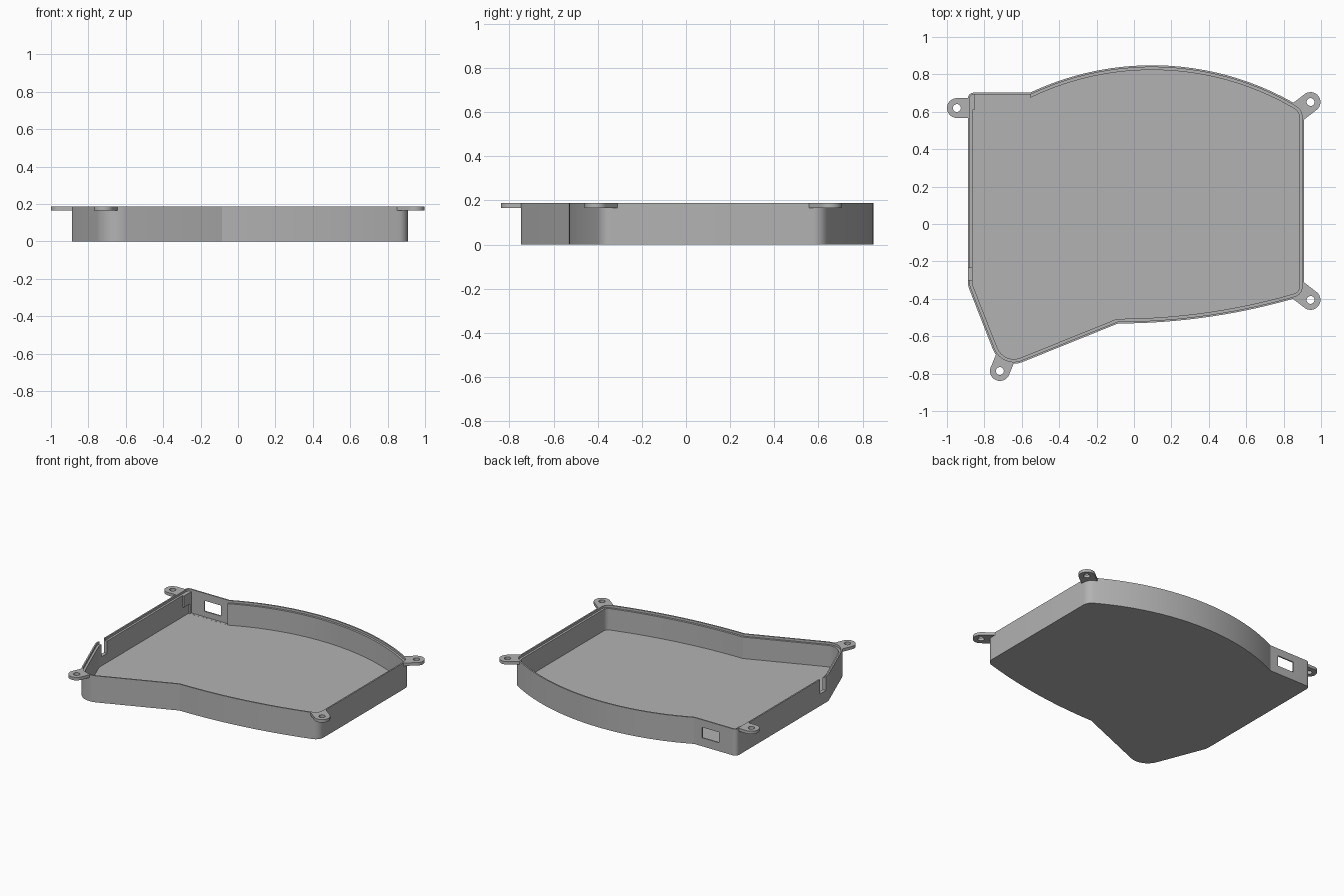
import bpy, bmesh, math
from mathutils import Vector

if "Cube" in bpy.data.objects:
    bpy.data.objects.remove(bpy.data.objects["Cube"])

H, FLOOR, LEDGE = 0.188, 0.02, 0.172      # rim height, floor top, lid ledge
LIP, WALL = 0.01, 0.025                   # lip and full wall thickness

grey = bpy.data.materials.new("plain_grey")
grey.diffuse_color = (0.45, 0.45, 0.45, 1)
grey.use_nodes = True
grey.node_tree.nodes["Principled BSDF"].inputs["Base Color"].default_value = grey.diffuse_color


def arc(a, b, c, n):
    """Points on the circle from a through b to c."""
    a, b, c = Vector(a), Vector(b), Vector(c)
    d = 2 * (a.x * (b.y - c.y) + b.x * (c.y - a.y) + c.x * (a.y - b.y))
    qa, qb, qc = a.dot(a), b.dot(b), c.dot(c)
    o = Vector(((qa * (b.y - c.y) + qb * (c.y - a.y) + qc * (a.y - b.y)) / d,
                (qa * (c.x - b.x) + qb * (a.x - c.x) + qc * (b.x - a.x)) / d))
    r = (a - o).length
    t0 = math.atan2(a.y - o.y, a.x - o.x)
    t1 = math.atan2(c.y - o.y, c.x - o.x)
    return [(o.x + r * math.cos(t0 + (t1 - t0) * i / n),
             o.y + r * math.sin(t0 + (t1 - t0) * i / n), 0) for i in range(n + 1)]


def rounded(corners, n=8):
    """Fillet every (x, y, radius) corner of a closed path."""
    out = []
    for i, (x, y, r) in enumerate(corners):
        p = Vector((x, y))
        if r == 0:
            out.append(p)
            continue
        u = (Vector(corners[i - 1][:2]) - p).normalized()
        v = (Vector(corners[(i + 1) % len(corners)][:2]) - p).normalized()
        half = u.angle(v) / 2
        o = p + (u + v).normalized() * (r / math.sin(half))
        s, e = p + u * (r / math.tan(half)) - o, p + v * (r / math.tan(half)) - o
        w = s.angle(e)
        for k in range(n + 1):
            f = k / n
            out.append(o + (s * math.sin((1 - f) * w) + e * math.sin(f * w)) / math.sin(w))
    return out


def inset(pts, d):
    """Offset a counter-clockwise path inward."""
    out = []
    for i, p in enumerate(pts):
        a = (p - pts[i - 1]).normalized()
        b = (pts[(i + 1) % len(pts)] - p).normalized()
        na, nb = Vector((-a.y, a.x)), Vector((-b.y, b.x))
        out.append(p + (na + nb) * (d / (1 + na.dot(nb))))
    return out


def loft(name, rings):
    """Solid through a list of (path, z) rings, capped at both ends."""
    bm = bmesh.new()
    loops = [[bm.verts.new((p[0], p[1], z)) for p in pts] for pts, z in rings]
    n = len(loops[0])
    for lo, hi in zip(loops, loops[1:]):
        for i in range(n):
            j = (i + 1) % n
            bm.faces.new((lo[i], lo[j], hi[j], hi[i]))
    bm.faces.new(loops[0][::-1])
    bm.faces.new(loops[-1])
    bmesh.ops.recalc_face_normals(bm, faces=bm.faces)
    me = bpy.data.meshes.new(name)
    bm.to_mesh(me)
    bm.free()
    me.materials.append(grey)
    ob = bpy.data.objects.new(name, me)
    bpy.context.collection.objects.link(ob)
    return ob


def box(name, x0, x1, y0, y1, z0, z1):
    pts = [(x0, y0), (x1, y0), (x1, y1), (x0, y1)]
    return loft(name, [(pts, z0), (pts, z1)])


def cut(ob, cutter):
    bpy.context.view_layer.objects.active = ob
    m = ob.modifiers.new("cut", 'BOOLEAN')
    m.operation, m.solver, m.object = 'DIFFERENCE', 'EXACT', cutter
    bpy.ops.object.modifier_apply(modifier=m.name)
    bpy.data.objects.remove(cutter)


def smooth(ob):
    bpy.ops.object.select_all(action='DESELECT')
    ob.select_set(True)
    bpy.context.view_layer.objects.active = ob
    bpy.ops.object.shade_smooth_by_angle(angle=math.radians(18))


# Outline: bowed back, straight right side, bowed front, slanted front left
back = arc((-0.556, 0.702), (0.053, 0.848), (0.908, 0.615), 24)
front = arc((0.908, -0.383), (0.353, -0.503), (-0.086, -0.532), 16)
back[-1] = (*back[-1][:2], 0.07)
front[0] = (*front[0][:2], 0.06)
outline = rounded([(-0.888, 0.702, 0.03)] + back + front +
                  [(-0.710, -0.784, 0.12), (-0.888, -0.33, 0.1)])[::-1]

# Tray with a stepped rim for a lid
lip, inner = inset(outline, LIP), inset(outline, WALL)
tray = loft("tray", [(outline, 0), (outline, H), (lip, H), (lip, LEDGE),
                     (inner, LEDGE), (inner, FLOOR)])
# Thinned wall behind the port, the port window and the cable slot
cut(tray, box("recess", -0.85, -0.556, 0.62, 0.6925, FLOOR + 0.0005, 0.3))
cut(tray, box("port", -0.749, -0.618, 0.64, 0.8, 0.06, 0.135))
cut(tray, box("slot", -0.95, -0.83, -0.30, -0.235, 0.085, 0.3))
smooth(tray)

# Small stop block inside the back left corner
box("corner_stop", -0.872, -0.852, 0.61, 0.685, 0.09, LEDGE)

# Screw tabs: centre and direction towards the tray
tabs = {"tab_back_left": (-0.947, 0.62, 1, 0),
        "tab_back_right": (0.944, 0.652, -0.79, -0.61),
        "tab_front_right": (0.944, -0.406, -0.79, 0.61),
        "tab_front_left": (-0.717, -0.786, 0.38, 0.92)}
R = 0.053
for name, (x, y, dx, dy) in tabs.items():
    c, d = Vector((x, y)), Vector((dx, dy)).normalized()
    side = Vector((-d.y, d.x))
    pts = [c + R * (side * math.cos(t) - d * math.sin(t))
           for t in [math.pi * i / 20 for i in range(21)]]
    pts += [c + d * 0.12 - side * R, c + d * 0.12 + side * R]
    tab = loft(name, [(pts, H - 0.021), (pts, H)])
    hole = [c + 0.021 * Vector((math.cos(t), math.sin(t)))
            for t in [math.tau * i / 24 for i in range(24)]]
    cut(tab, loft("hole", [(hole, 0), (hole, 0.3)]))
    cut(tab, loft("body", [(outline, -0.1), (outline, 0.4)]))
    smooth(tab)
